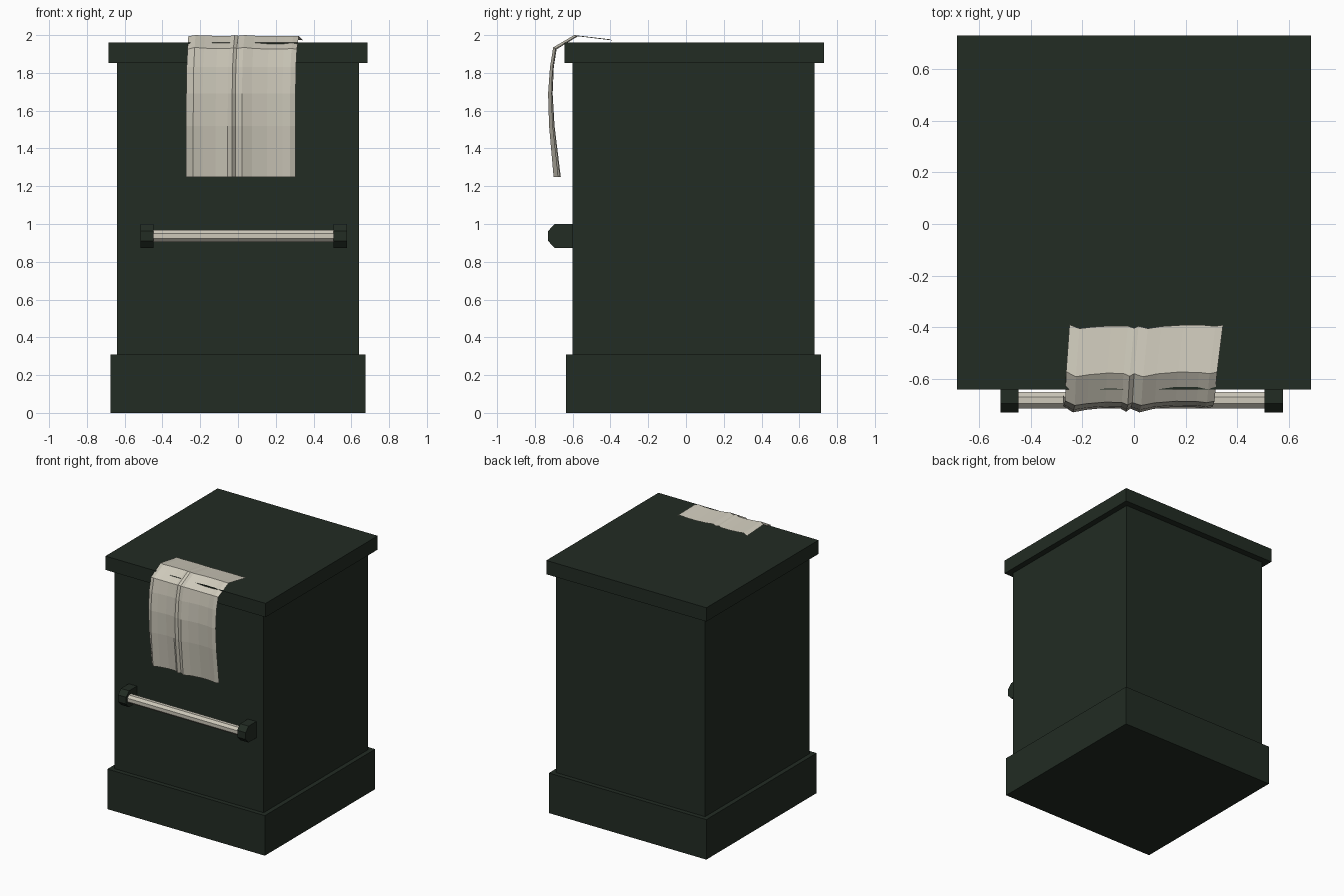
import bpy, bmesh, math
from mathutils import Matrix

if "Cube" in bpy.data.objects:
    bpy.data.objects.remove(bpy.data.objects["Cube"])


def material(name, rgb):
    m = bpy.data.materials.new(name)
    m.diffuse_color = (*rgb, 1)
    m.use_nodes = True
    m.node_tree.nodes["Principled BSDF"].inputs["Base Color"].default_value = m.diffuse_color
    return m


GREEN = material("dark green", (0.016, 0.025, 0.017))
CREAM = material("cream", (0.61, 0.58, 0.49))


def finish(name, bm, mat):
    mesh = bpy.data.meshes.new(name)
    bm.to_mesh(mesh)
    bm.free()
    mesh.materials.append(mat)
    ob = bpy.data.objects.new(name, mesh)
    bpy.context.collection.objects.link(ob)
    return ob


def box(name, x, y, z, mat):
    bm = bmesh.new()
    bmesh.ops.create_cube(bm, size=1)
    for v in bm.verts:
        v.co = [r[0] if c < 0 else r[1] for c, r in zip(v.co, (x, y, z))]
    return finish(name, bm, mat)


# Cabinet: plinth, body and overhanging worktop
box("plinth", (-0.675, 0.675), (-0.635, 0.715), (0, 0.31), GREEN)
box("body", (-0.64, 0.64), (-0.60, 0.68), (0.31, 1.853), GREEN)
box("worktop", (-0.686, 0.686), (-0.642, 0.73), (1.853, 1.96), GREEN)

# Handle brackets: chamfered profile extruded along x
profile = [(-0.60, 0.873), (-0.695, 0.873), (-0.73, 0.91),
           (-0.73, 0.963), (-0.695, 1.0), (-0.60, 1.0)]
for side, x0, x1 in (("left", -0.517, -0.447), ("right", 0.505, 0.577)):
    bm = bmesh.new()
    face = bm.faces.new([bm.verts.new((x0, y, z)) for y, z in profile])
    ext = bmesh.ops.extrude_face_region(bm, geom=[face])
    for v in ext["geom"]:
        if isinstance(v, bmesh.types.BMVert):
            v.co.x = x1
    bmesh.ops.recalc_face_normals(bm, faces=bm.faces)
    finish("handle_bracket_" + side, bm, GREEN)

# Handle bar
bm = bmesh.new()
bmesh.ops.create_cone(bm, cap_ends=True, segments=8, radius1=0.034, radius2=0.034, depth=0.96,
                      matrix=Matrix.Translation((0.029, -0.683, 0.937))
                      @ Matrix.Rotation(math.pi / 2, 4, 'Y') @ Matrix.Rotation(math.pi / 8, 4, 'Z'))
finish("handle_bar", bm, CREAM)

# Towel: columns are (position across, fold depth), rows follow the drape
columns = [(0, 0), (0.065, 1), (0.15, 0.6), (0.27, 0.3), (0.38, 0.35), (0.42, 0.9),
           (0.45, 0.4), (0.51, 1), (0.6, 0.45), (0.74, 0.1), (0.88, 0.15), (0.95, 0.4), (1, 0.1)]
# rows: left x, right x, y, z, fold offset in y, fold offset in z
rows = [(-0.25, 0.345, -0.39, 1.972, -0.015, 0.006),
        (-0.263, 0.322, -0.572, 1.994, -0.02, 0.006),
        (-0.267, 0.312, -0.685, 1.925, -0.018, 0.01),
        (-0.272, 0.307, -0.70, 1.83, -0.02, 0),
        (-0.274, 0.305, -0.706, 1.69, -0.024, 0),
        (-0.275, 0.305, -0.696, 1.52, -0.029, 0),
        (-0.275, 0.305, -0.663, 1.25, -0.038, 0)]
bm = bmesh.new()
grid = [[bm.verts.new((l + (r - l) * t, y + dy * w, z + dz * w)) for t, w in columns]
        for l, r, y, z, dy, dz in rows]
for a, b in zip(grid, grid[1:]):
    for i in range(len(columns) - 1):
        bm.faces.new((a[i], b[i], b[i + 1], a[i + 1]))
finish("towel", bm, CREAM)
